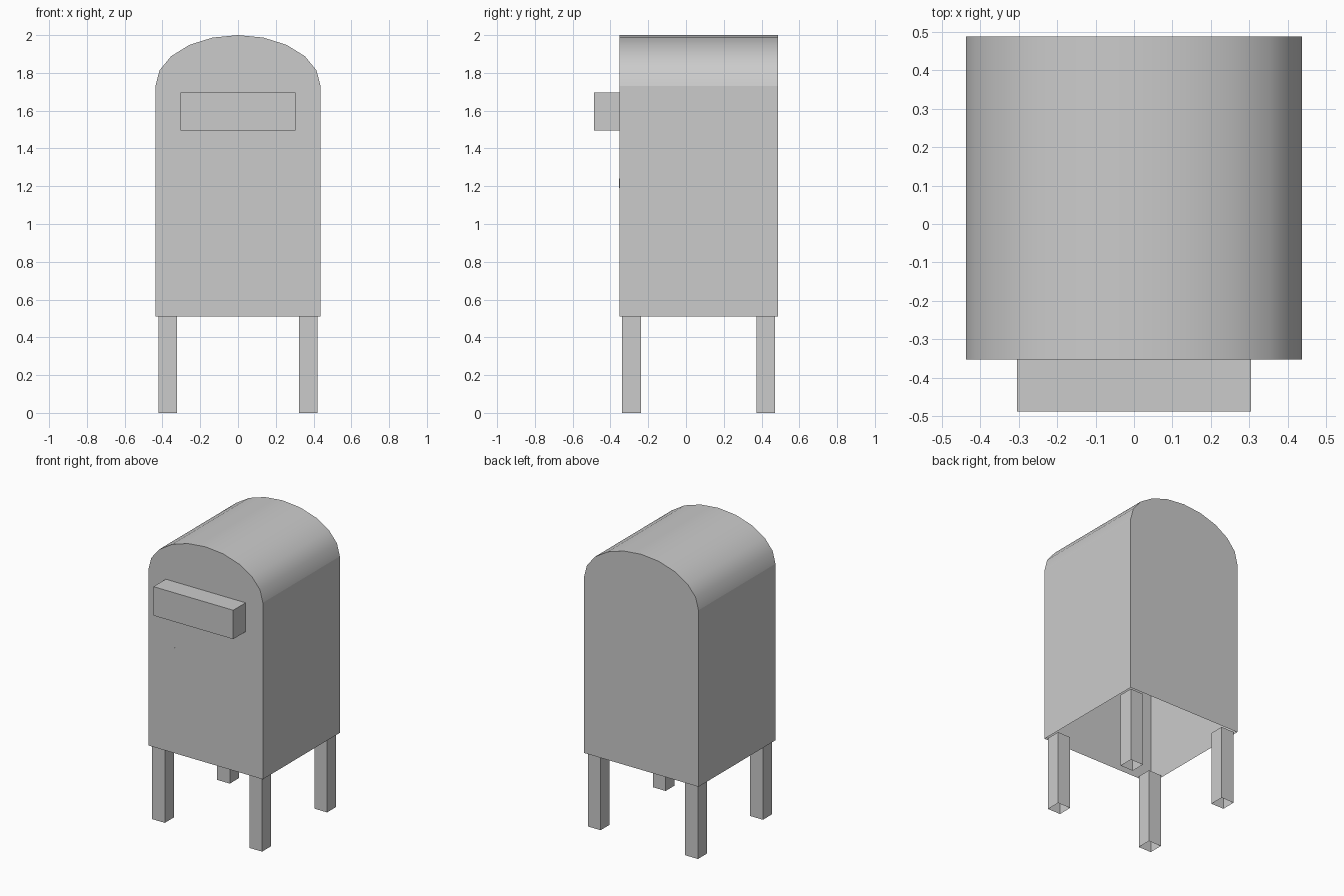
import bpy
import bmesh
import math

if "Cube" in bpy.data.objects:
    bpy.data.objects.remove(bpy.data.objects["Cube"], do_unlink=True)

# One plain grey for everything
grey = bpy.data.materials.new("light grey")
grey.use_nodes = True
grey.diffuse_color = (0.6, 0.6, 0.6, 1)
grey.node_tree.nodes["Principled BSDF"].inputs["Base Color"].default_value = (0.6, 0.6, 0.6, 1)


def add_object(name, bm):
    mesh = bpy.data.meshes.new(name)
    bm.to_mesh(mesh)
    bm.free()
    mesh.materials.append(grey)
    obj = bpy.data.objects.new(name, mesh)
    bpy.context.collection.objects.link(obj)
    return obj


def box(name, low, high, open_ends=False):
    """Box between two corners; open_ends leaves out top and bottom."""
    bm = bmesh.new()
    bmesh.ops.create_cube(bm, size=1)
    for v in bm.verts:
        v.co = [l + (c + 0.5) * (h - l) for c, l, h in zip(v.co, low, high)]
    if open_ends:
        caps = [f for f in bm.faces if abs(f.normal.z) > 0.9]
        bmesh.ops.delete(bm, geom=caps, context='FACES_ONLY')
    return add_object(name, bm)


# Body: straight walls with an elliptical top, open underneath
HALF, FRONT, BACK = 0.437, -0.353, 0.488
BASE, SHOULDER, RISE, STEPS = 0.51, 1.73, 0.27, 10

profile = [(HALF, BASE)]
for i in range(STEPS + 1):
    a = math.pi * i / STEPS
    profile.append((HALF * math.cos(a), SHOULDER + RISE * math.sin(a)))
profile.append((-HALF, BASE))

bm = bmesh.new()
front = [bm.verts.new((x, FRONT, z)) for x, z in profile]
back = [bm.verts.new((x, BACK, z)) for x, z in profile]
bm.faces.new(front)
bm.faces.new(back)
for i in range(len(profile) - 1):
    face = bm.faces.new((front[i], front[i + 1], back[i + 1], back[i]))
    face.smooth = 1 <= i <= STEPS
bmesh.ops.recalc_face_normals(bm, faces=bm.faces)
# Open shell: make sure the normals point outwards
if max(bm.faces, key=lambda f: f.calc_center_median().z).normal.z < 0:
    bmesh.ops.reverse_faces(bm, faces=bm.faces)
# Keep the wall and end edges crisp, the arch smooth
for e in bm.edges:
    e.smooth = all(f.smooth for f in e.link_faces)
add_object("body", bm)

# Mail slot hood on the front
box("slot_hood", (-0.305, -0.488, 1.495), (0.305, FRONT, 1.695))

# Mirrored legs and hairline door marks
for side, s in (("left", 1), ("right", -1)):
    x0, x1 = sorted((s * 0.323, s * 0.421))
    for end, y in (("front", -0.338), ("back", 0.372)):
        box(f"{end}_{side}_leg", (x0, y, 0), (x1, y + 0.099, BASE + 0.003), open_ends=True)
    box(f"{side}_door_mark", (s * 0.235 - 0.002, FRONT - 0.002, 1.19),
        (s * 0.235 + 0.002, FRONT + 0.001, 1.24))
